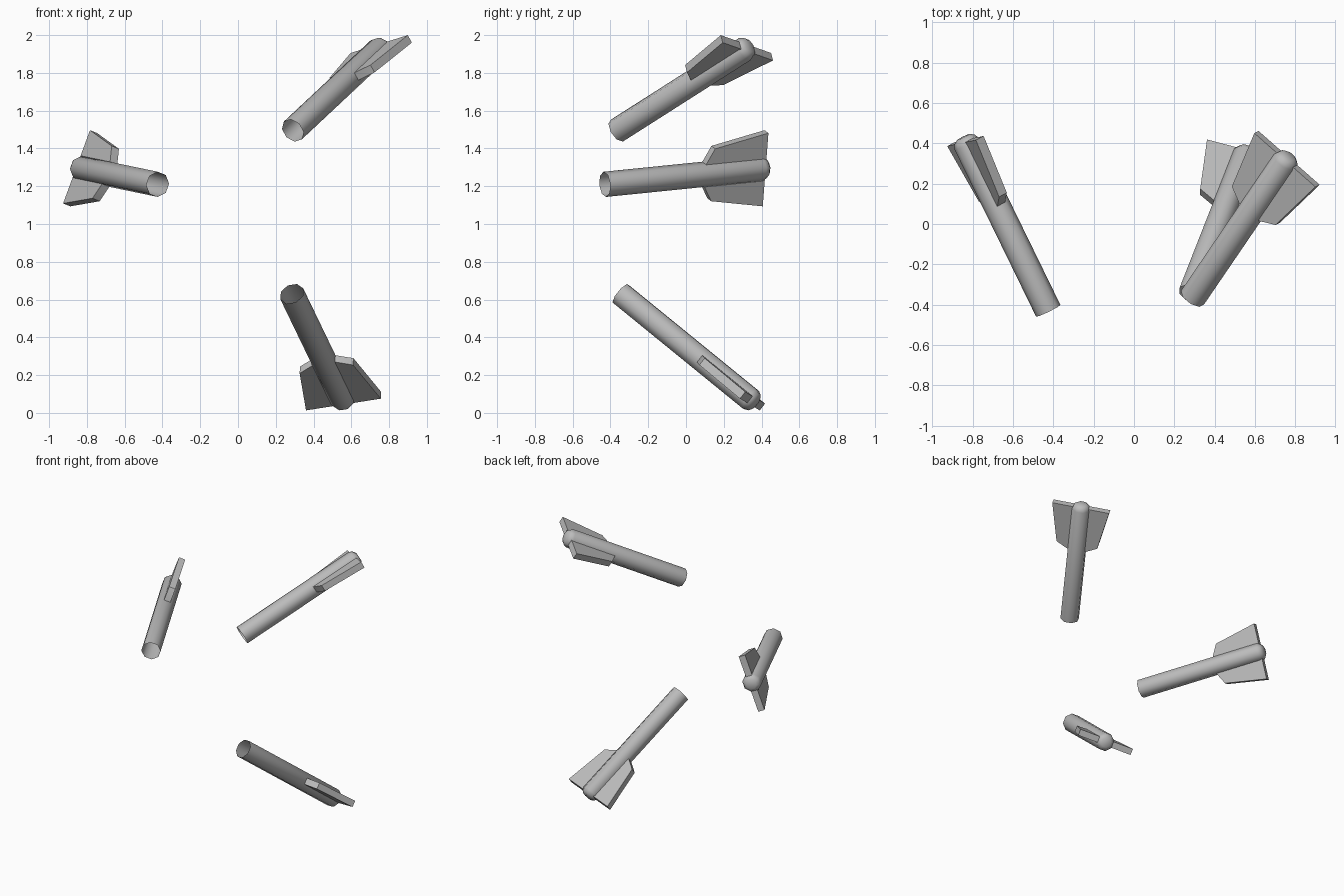
import bpy, bmesh, math
from mathutils import Vector, Matrix

if "Cube" in bpy.data.objects:
    bpy.data.objects.remove(bpy.data.objects["Cube"])

GREY = bpy.data.materials.new("plain grey")
GREY.diffuse_color = (0.5, 0.5, 0.5, 1)
GREY.use_nodes = True
GREY.node_tree.nodes["Principled BSDF"].inputs["Base Color"].default_value = GREY.diffuse_color

RADIUS, SIDES, FIN_HALF = 0.067, 8, 0.023
# body profile along the dart axis: (distance from open end, radius)
BODY = [(0, RADIUS), (0.925, RADIUS), (0.948, 0.056), (0.962, 0.036)]
# fin outline: (distance from open end, distance from axis)
FIN = [(0.58, 0.04), (0.585, 0.066), (0.63, 0.148), (0.94, 0.207), (0.94, 0.04)]


def finish(name, bm, frame, angle):
    bmesh.ops.recalc_face_normals(bm, faces=bm.faces)
    mesh = bpy.data.meshes.new(name)
    bm.to_mesh(mesh)
    bm.free()
    mesh.materials.append(GREY)
    obj = bpy.data.objects.new(name, mesh)
    obj.matrix_world = frame
    bpy.context.collection.objects.link(obj)
    bpy.context.view_layer.objects.active = obj
    obj.select_set(True)
    bpy.ops.object.shade_smooth_by_angle(angle=math.radians(angle))
    obj.select_set(False)


def tube(name, frame):
    # eight-sided tube, open at the front and rounded off at the rear
    bm = bmesh.new()
    rings = []
    for t, r in BODY:
        angles = [math.tau * (i + 0.5) / SIDES for i in range(SIDES)]
        rings.append([bm.verts.new((r * math.cos(a), r * math.sin(a), t)) for a in angles])
    for low, high in zip(rings, rings[1:]):
        for i in range(SIDES):
            j = (i + 1) % SIDES
            bm.faces.new((low[i], low[j], high[j], high[i]))
    bm.faces.new(rings[-1])
    finish(name, bm, frame, 60)


def fin(name, frame, side):
    # swept plate standing out from the tube
    bm = bmesh.new()
    face = bm.faces.new([bm.verts.new((side * r, -FIN_HALF, t)) for t, r in FIN])
    out = bmesh.ops.extrude_face_region(bm, geom=[face])
    moved = [v for v in out["geom"] if isinstance(v, bmesh.types.BMVert)]
    bmesh.ops.translate(bm, verts=moved, vec=(0, 2 * FIN_HALF, 0))
    finish(name, bm, frame, 30)


# each dart: centre of the open end, axis direction, fin direction
DARTS = {
    "upper": ((0.29, -0.365, 1.495), (0.46, 0.675, 0.43), (0.14, -0.118, 0.045)),
    "middle": ((-0.425, -0.43, 1.21), (-0.41, 0.84, 0.085), (0.071, 0.016, 0.195)),
    "lower": ((0.285, -0.345, 0.63), (0.275, 0.70, -0.57), (0.2, -0.045, 0.025)),
}
for label, (start, axis, span) in DARTS.items():
    z = Vector(axis).normalized()
    x = Vector(span)
    x = (x - z * x.dot(z)).normalized()
    y = z.cross(x)
    frame = Matrix.Translation(start) @ Matrix((x, y, z)).transposed().to_4x4()
    tube(label + "_dart_tube", frame)
    fin(label + "_dart_fin_a", frame, 1)
    fin(label + "_dart_fin_b", frame, -1)
